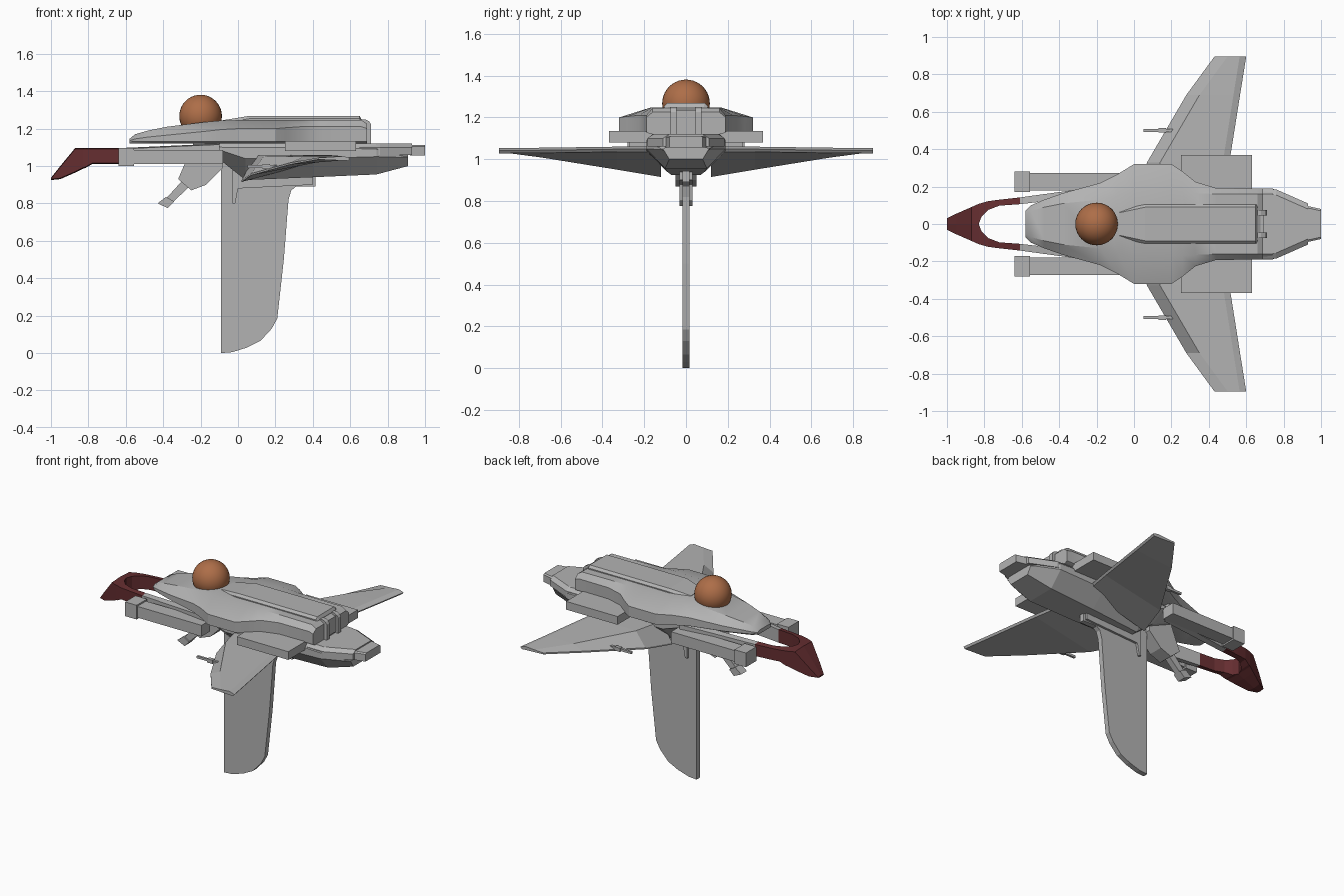
import bpy, bmesh, math
from mathutils import Vector


def material(name, rgb):
    m = bpy.data.materials.new(name)
    m.diffuse_color = (*rgb, 1)
    return m


GREY = material("hull grey", (0.45, 0.45, 0.45))
RED = material("dark red", (0.13, 0.027, 0.03))
ORANGE = material("copper orange", (0.42, 0.155, 0.065))


def finish(bm, name, mat, smooth=None):
    bmesh.ops.recalc_face_normals(bm, faces=bm.faces)
    me = bpy.data.meshes.new(name)
    bm.to_mesh(me)
    bm.free()
    me.materials.append(mat)
    ob = bpy.data.objects.new(name, me)
    bpy.context.collection.objects.link(ob)
    if smooth:
        bpy.ops.object.select_all(action='DESELECT')
        ob.select_set(True)
        bpy.context.view_layer.objects.active = ob
        bpy.ops.object.shade_smooth_by_angle(angle=math.radians(smooth))
    return ob


def loft(name, rings, mat=GREY, smooth=None, mirrored=False):
    """Skin closed rings of equal length, with capped ends."""
    bm = bmesh.new()
    for s in ((1, -1) if mirrored else (1,)):
        vs = [[bm.verts.new((x, y * s, z)) for x, y, z in r] for r in rings]
        n = len(vs[0])
        for a, b in zip(vs, vs[1:]):
            for i in range(n):
                j = (i + 1) % n
                bm.faces.new((a[i], a[j], b[j], b[i]))
        bm.faces.new(vs[0])
        bm.faces.new(vs[-1])
    return finish(bm, name, mat, smooth)


def section(x, *half):
    """Symmetric cross-section at x from (y, z) points, bottom to top."""
    return [(x, y, z) for y, z in half] + [(x, -y, z) for y, z in reversed(half)]


def plate(name, outline, y0, y1, mat=GREY, smooth=None, mirrored=False):
    """Side profile in x, z extruded across y."""
    return loft(name, [[(x, y, z) for x, z in outline] for y in (y0, y1)],
                mat, smooth, mirrored)


def box(name, x, y, z, mat=GREY, mirrored=False):
    return plate(name, [(x[0], z[0]), (x[1], z[0]), (x[1], z[1]), (x[0], z[1])],
                 y[0], y[1], mat, None, mirrored)


# Upper hull: x, edge half width, shoulder height, top half width, top height
hull = [(-0.58, 0.07, 1.135, 0.05, 1.145), (-0.55, 0.10, 1.145, 0.07, 1.17),
        (-0.48, 0.13, 1.155, 0.09, 1.19), (-0.38, 0.165, 1.165, 0.11, 1.21),
        (-0.18, 0.22, 1.185, 0.13, 1.235), (-0.09, 0.265, 1.195, 0.15, 1.243),
        (0.0, 0.32, 1.20, 0.17, 1.245), (0.20, 0.32, 1.20, 0.17, 1.247),
        (0.26, 0.28, 1.205, 0.17, 1.247), (0.33, 0.225, 1.21, 0.165, 1.247),
        (0.44, 0.192, 1.21, 0.16, 1.247), (0.66, 0.19, 1.21, 0.16, 1.245),
        (0.69, 0.19, 1.20, 0.16, 1.225)]
loft("upper_hull", [section(x, (w * 0.9, 1.12), (w, 1.13), (w, s), (t, h))
                    for x, w, s, t, h in hull], smooth=30)

# Raised spine and rear latch
loft("spine", [section(x, (w, 1.2), (w, h - 0.015), (w - 0.015, h)) for x, w, h in
               [(-0.08, 0.075, 1.245), (0.06, 0.105, 1.268),
                (0.65, 0.105, 1.268), (0.66, 0.10, 1.25)]])
plate("rear_latch", [(0.65, 1.12), (0.71, 1.12), (0.71, 1.225), (0.70, 1.24),
                     (0.68, 1.25), (0.65, 1.25)], 0.045, 0.075, mirrored=True)
box("latch_bar", (0.66, 0.695), (-0.05, 0.05), (1.13, 1.235))

# Lower hull: x, bottom half width, bottom, side half width, side height, top
lower = [(-0.24, 0.08, 1.09, 0.16, 1.11, 1.13), (-0.08, 0.08, 1.02, 0.19, 1.08, 1.13),
         (0.04, 0.07, 0.925, 0.19, 1.04, 1.13), (0.40, 0.09, 0.94, 0.19, 1.04, 1.13),
         (0.74, 0.10, 0.955, 0.19, 1.05, 1.12), (0.91, 0.08, 1.0, 0.11, 1.05, 1.075)]
loft("lower_hull", [section(x, (b, z0), (w, z1), (w, z2 - 0.03), (w - 0.03, z2))
                    for x, b, z0, w, z1, z2 in lower])

# Tapered tail block and its end cap
loft("tail_block", [section(x, (w, 1.06), (w, 1.10), (w - 0.03, 1.12))
                    for x, w in [(0.64, 0.185), (0.76, 0.185), (0.93, 0.11)]])
loft("tail_cap", [section(x, (w, 1.057), (w, 1.105), (w - 0.01, 1.112))
                  for x, w in [(0.92, 0.098), (1.0, 0.08)]])

# Side engine boxes
box("engine_box", (0.25, 0.63), (0.15, 0.368), (1.08, 1.135), mirrored=True)


# Wings: wedge-shaped, thick at the root and thin at the tip
def wing_ring(y, lead, trail, bottom, top):
    return [(lead, y, bottom), (lead, y, bottom + 0.01), (lead + 0.07, y, top - 0.005),
            (trail - 0.035, y, top), (trail, y, top - 0.012), (trail - 0.01, y, top - 0.025)]


loft("wing", [wing_ring(0.12, 0.02, 0.475, 0.915, 1.06),
              wing_ring(0.33, 0.07, 0.51, 0.95, 1.06),
              wing_ring(0.69, 0.28, 0.567, 1.008, 1.055),
              wing_ring(0.895, 0.43, 0.60, 1.035, 1.053)], mirrored=True)
box("wing_gun", (0.05, 0.22), (0.493, 0.508), (0.99, 1.005), mirrored=True)
box("wing_gun_muzzle", (0.13, 0.17), (0.488, 0.513), (0.985, 1.01), mirrored=True)

# Ventral fin with a thicker mount
plate("ventral_fin", [(-0.09, 0), (-0.03, 0.005), (0.05, 0.03), (0.12, 0.065),
                      (0.18, 0.13), (0.21, 0.185), (0.245, 0.5), (0.27, 0.82),
                      (0.285, 0.87), (0.31, 0.89), (0.415, 0.89), (0.415, 0.96),
                      (-0.09, 1.05)], -0.017, 0.017)
plate("fin_mount", [(-0.03, 0.80), (-0.015, 0.80), (0.0, 0.88), (0.40, 0.90),
                    (0.40, 0.96), (-0.03, 1.02)], -0.032, 0.032)

# Forked nose: x, inner and outer half width, bottom, top
def fork_ring(x, i, o, z0, z1):
    return [(x, i, z0), (x, o, z0 + 0.005), (x, o, z1 - 0.005), (x, i, z1)]


fork = [(-1.0, 0, 0.03, 0.925, 0.937), (-0.95, 0, 0.055, 0.93, 1.0),
        (-0.87, 0, 0.09, 0.965, 1.097), (-0.83, 0, 0.108, 0.985, 1.097),
        (-0.815, 0.04, 0.112, 0.99, 1.097), (-0.78, 0.075, 0.122, 1.01, 1.097),
        (-0.72, 0.098, 0.13, 1.01, 1.097), (-0.61, 0.106, 0.142, 1.01, 1.097)]
loft("nose_fork", [fork_ring(*f) for f in fork], RED, mirrored=True)
loft("fork_arm", [fork_ring(-0.61, 0.106, 0.142, 1.01, 1.097),
                  fork_ring(-0.10, 0.165, 0.212, 1.01, 1.12)], mirrored=True)

# Side cannons
box("cannon", (-0.60, -0.08), (0.18, 0.272), (1.01, 1.085), mirrored=True)
box("cannon_muzzle", (-0.64, -0.555), (0.17, 0.28), (1.0, 1.095), mirrored=True)

# Chin turret with angled barrel
plate("chin_turret", [(-0.32, 0.93), (-0.25, 0.87), (-0.17, 0.90), (-0.08, 0.99),
                      (-0.08, 1.10), (-0.25, 1.10), (-0.29, 1.0)], -0.05, 0.05)
plate("chin_barrel", [(-0.395, 0.815), (-0.365, 0.79), (-0.25, 0.90), (-0.29, 0.93)],
      -0.02, 0.02)
plate("chin_muzzle", [(-0.43, 0.80), (-0.375, 0.775), (-0.34, 0.81), (-0.385, 0.835)],
      -0.03, 0.03)

# Dome turret on the back of the hull
bm = bmesh.new()
bmesh.ops.create_uvsphere(bm, u_segments=32, v_segments=20, radius=0.114)
bmesh.ops.translate(bm, verts=bm.verts, vec=Vector((-0.2, 0, 1.267)))
finish(bm, "dome", ORANGE, 40)
